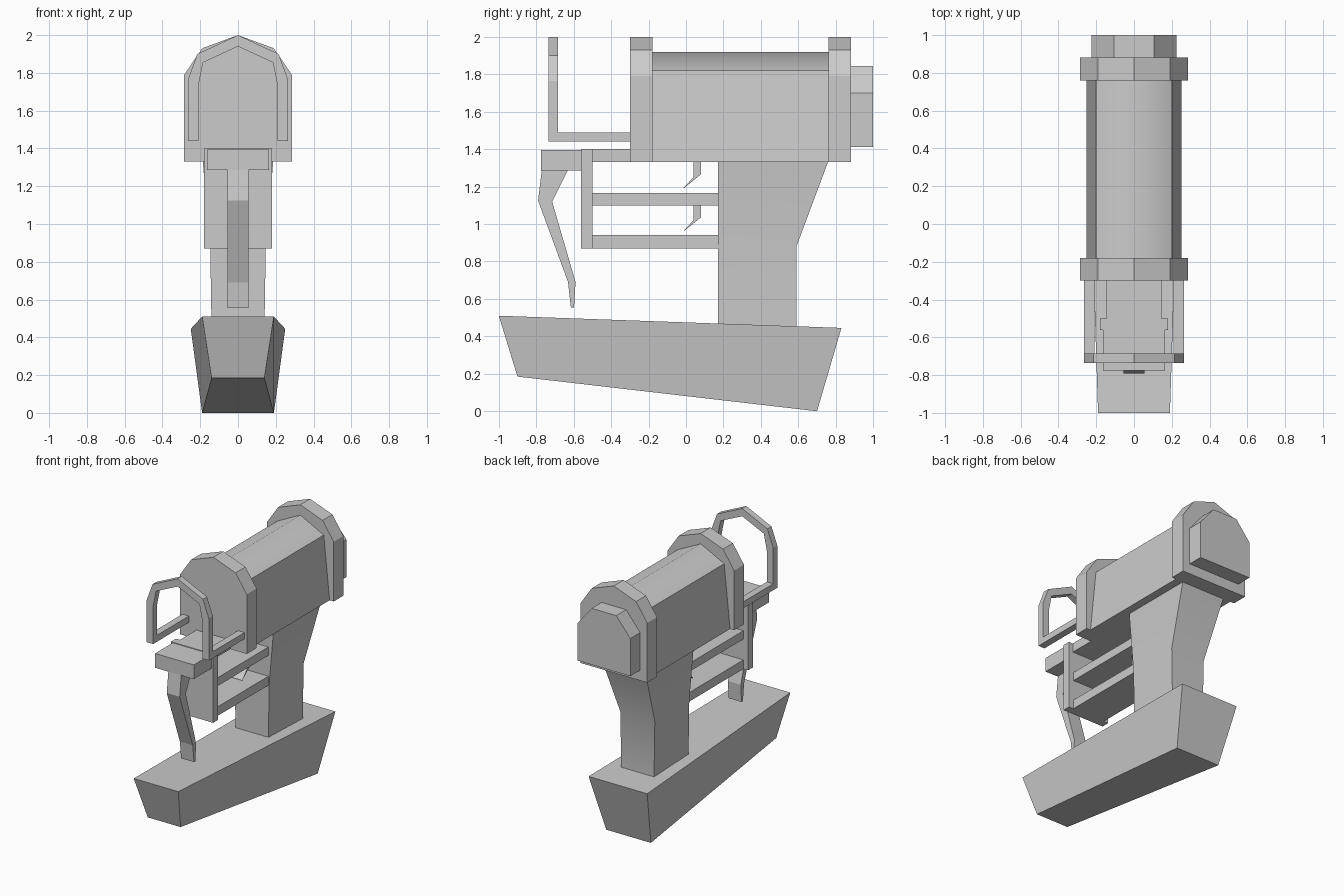
import bpy
import bmesh
from math import radians

cube = bpy.data.objects.get("Cube")
if cube:
    bpy.data.objects.remove(cube, do_unlink=True)

grey = bpy.data.materials.new("plain grey")
grey.use_nodes = True
grey.diffuse_color = (0.6, 0.6, 0.6, 1)
grey.node_tree.nodes["Principled BSDF"].inputs["Base Color"].default_value = (0.6, 0.6, 0.6, 1)


def loft(name, sections, smooth=None):
    """Join matching cross-sections into a closed solid."""
    bm = bmesh.new()
    loops = [[bm.verts.new(p) for p in section] for section in sections]
    bm.faces.new(loops[0])
    bm.faces.new(loops[-1])
    for a, b in zip(loops, loops[1:]):
        for i in range(len(a)):
            j = (i + 1) % len(a)
            bm.faces.new((a[i], a[j], b[j], b[i]))
    bmesh.ops.recalc_face_normals(bm, faces=bm.faces)
    mesh = bpy.data.meshes.new(name)
    bm.to_mesh(mesh)
    bm.free()
    mesh.materials.append(grey)
    obj = bpy.data.objects.new(name, mesh)
    bpy.context.collection.objects.link(obj)
    if smooth:
        bpy.ops.object.select_all(action='DESELECT')
        obj.select_set(True)
        bpy.context.view_layer.objects.active = obj
        bpy.ops.object.shade_smooth_by_angle(angle=radians(smooth))
    return obj


def side_profile(name, yz, half):
    """Extrude a side outline across the width."""
    return loft(name, [[(x, y, z) for y, z in yz] for x in (-half, half)])


def front_profile(name, xz, y0, y1, smooth=None):
    """Extrude a front outline along the length."""
    return loft(name, [[(x, y, z) for x, z in xz] for y in (y0, y1)], smooth)


def mirrored(half):
    """Complete a right-hand outline, which may end on the centre line."""
    return half + [(-x, z) for x, z in reversed(half) if x > 0]


def box(name, x0, x1, y0, y1, z0, z1):
    return front_profile(name, [(x0, z0), (x1, z0), (x1, z1), (x0, z1)], y0, y1)


# Tapered foot
def foot_end(top, bottom):
    (wt, yt, zt), (wb, yb, zb) = top, bottom
    return [(-wt, yt, zt), (wt, yt, zt), (wb, yb, zb), (-wb, yb, zb)]


loft("base", [foot_end((0.19, -1, 0.51), (0.14, -0.9, 0.185)),
              foot_end((0.25, 0.83, 0.445), (0.19, 0.7, 0))])

# Grip, flaring toward the body
loft("grip", [[(-w, 0.17, z), (w, 0.17, z), (w, back, z), (-w, back, z)]
              for w, back, z in ((0.14, 0.59, 0.45), (0.147, 0.59, 0.88), (0.187, 0.76, 1.335))],
     smooth=30)

# Main body, two collars and rear cap
front_profile("body", mirrored([(0.25, 1.33), (0.2, 1.82), (0, 1.92)]), -0.19, 0.77, smooth=55)
collar = mirrored([(0.285, 1.33), (0.285, 1.79), (0.19, 1.93), (0, 2)])
front_profile("front_collar", collar, -0.3, -0.18)
front_profile("rear_collar", collar, 0.76, 0.88)
front_profile("rear_cap", mirrored([(0.225, 1.41), (0.225, 1.7), (0.105, 1.845)]), 0.87, 1)

# Front hoop and its arms
outer = mirrored([(0.265, 1.44), (0.265, 1.765), (0.215, 1.9), (0, 2)])
inner = mirrored([(0.21, 1.44), (0.21, 1.73), (0.185, 1.855), (0, 1.94)])
front_profile("hoop", outer + inner[::-1], -0.735, -0.685)
for side, x0, x1 in (("left", 0.21, 0.265), ("right", -0.265, -0.21)):
    box(side + "_hoop_arm", x0, x1, -0.69, -0.29, 1.44, 1.49)

# Front block, plate and shelves
box("front_block", -0.165, 0.165, -0.775, -0.55, 1.285, 1.395)
box("front_plate", -0.18, 0.18, -0.56, -0.5, 0.87, 1.4)
box("block_link", -0.145, 0.145, -0.51, -0.29, 1.33, 1.4)
box("upper_shelf", -0.14, 0.14, -0.51, 0.18, 1.1, 1.165)
box("lower_shelf", -0.14, 0.14, -0.51, 0.18, 0.87, 0.94)

# Small hooks under the body and the upper shelf
for name, top in (("upper_hook", 1.335), ("lower_hook", 1.105)):
    side_profile(name, [(0.04, top), (0.08, top), (0.08, top - 0.07),
                        (-0.02, top - 0.15), (0.04, top - 0.085)], 0.05)

# Bent front lever
side_profile("lever", [(-0.77, 1.29), (-0.79, 1.125), (-0.63, 0.69), (-0.615, 0.555),
                       (-0.598, 0.555), (-0.59, 0.69), (-0.715, 1.12), (-0.63, 1.29)], 0.055)
